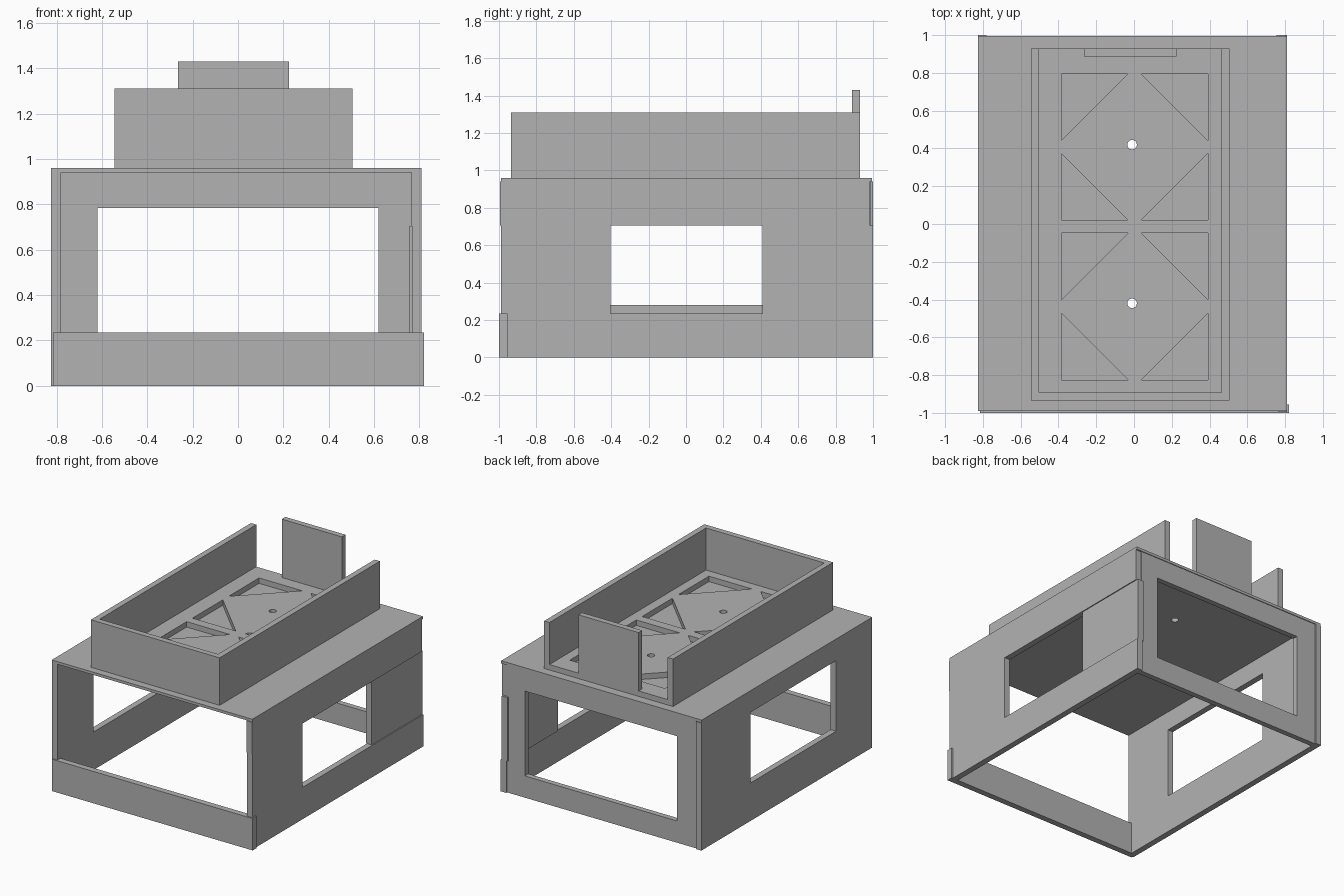
import bpy, math
from mathutils import Matrix

if "Cube" in bpy.data.objects:
    bpy.data.objects.remove(bpy.data.objects["Cube"])

grey = bpy.data.materials.new("plain grey")
grey.diffuse_color = (0.45, 0.45, 0.45, 1)
grey.use_nodes = True
grey.node_tree.nodes["Principled BSDF"].inputs["Base Color"].default_value = grey.diffuse_color

# Local (u, v, thickness) axes to world axes
PLANES = {
    "XY": Matrix.Identity(4),
    "XZ": Matrix(((1, 0, 0, 0), (0, 0, -1, 0), (0, 1, 0, 0), (0, 0, 0, 1))),
    "YZ": Matrix(((0, 0, 1, 0), (1, 0, 0, 0), (0, 1, 0, 0), (0, 0, 0, 1))),
}


def rect(u0, u1, v0, v1):
    return [(u0, v0), (u1, v0), (u1, v1), (u0, v1)]


def circle(u, v, r, n=24):
    return [(u + r * math.cos(2 * math.pi * i / n),
             v + r * math.sin(2 * math.pi * i / n)) for i in range(n)]


def plate(name, plane, lo, hi, outline, holes=()):
    """Flat board: a filled outline with holes, between lo and hi across its plane."""
    curve = bpy.data.curves.new(name, "CURVE")
    curve.dimensions = "2D"
    curve.fill_mode = "BOTH"
    curve.extrude = (hi - lo) / 2
    for loop in [outline, *holes]:
        spline = curve.splines.new("POLY")
        spline.points.add(len(loop) - 1)
        for point, (u, v) in zip(spline.points, loop):
            point.co = (u, v, 0, 1)
        spline.use_cyclic_u = True
    temp = bpy.data.objects.new(name, curve)
    bpy.context.collection.objects.link(temp)
    graph = bpy.context.evaluated_depsgraph_get()
    mesh = bpy.data.meshes.new_from_object(temp.evaluated_get(graph))
    bpy.data.objects.remove(temp)
    middle = (lo + hi) / 2 * (-1 if plane == "XZ" else 1)
    mesh.transform(PLANES[plane] @ Matrix.Translation((0, 0, middle)))
    mesh.materials.clear()
    mesh.materials.append(grey)
    for face in mesh.polygons:
        face.use_smooth = False
    obj = bpy.data.objects.new(name, mesh)
    bpy.context.collection.objects.link(obj)
    return obj


# Lower frame: left wall, rear wall and front sill
plate("left_wall", "YZ", -0.825, -0.78, rect(-0.99, 1, 0, 0.94),
      [rect(-0.57, 0.43, 0.28, 0.80)])
plate("rear_wall", "XZ", 0.95, 0.99, rect(-0.78, 0.765, 0, 0.94),
      [rect(-0.62, 0.62, 0.16, 0.785)])
plate("front_sill", "XZ", -1, -0.955, rect(-0.815, 0.82, 0, 0.235))

# Right wall, assembled from four boards around its opening
plate("right_wall_top", "YZ", 0.765, 0.81, rect(-0.995, 0.985, 0.705, 0.94))
plate("right_wall_bottom", "YZ", 0.765, 0.81, rect(-0.955, 1, 0, 0.235))
plate("right_wall_front", "YZ", 0.768, 0.81, rect(-0.99, -0.405, 0.235, 0.705))
plate("right_wall_rear", "YZ", 0.755, 0.803, rect(0.41, 1, 0.235, 0.705))

# Table top and tray floor share two through holes
drill_holes = [circle(-0.01, y, 0.025) for y in (-0.42, 0.42)]
plate("table_top", "XY", 0.94, 0.96, rect(-0.825, 0.81, -0.99, 0.995), drill_holes)

# Triangular pockets in the tray floor, mirrored left to right
pockets = []
for corner_y, step in ((0.795, -1), (0.02, 1), (-0.048, -1), (-0.825, 1)):
    for side in (-1, 1):
        x = 0.003 + side * 0.388
        pockets.append([(x, corner_y), (x - side * 0.353, corner_y),
                        (x, corner_y + step * 0.353)])
plate("tray_floor", "XY", 0.96, 1.0, rect(-0.545, 0.505, -0.935, 0.93),
      drill_holes + pockets)

# Tray sides, and a taller rear tab with a gap on either side
plate("tray_left_side", "YZ", -0.545, -0.502, rect(-0.935, 0.93, 1.0, 1.31))
plate("tray_right_side", "YZ", 0.462, 0.505, rect(-0.935, 0.93, 1.0, 1.31))
plate("tray_front_side", "XZ", -0.935, -0.893, rect(-0.502, 0.462, 1.0, 1.31))
plate("tray_rear_tab", "XZ", 0.888, 0.93, rect(-0.265, 0.225, 1.0, 1.43))
